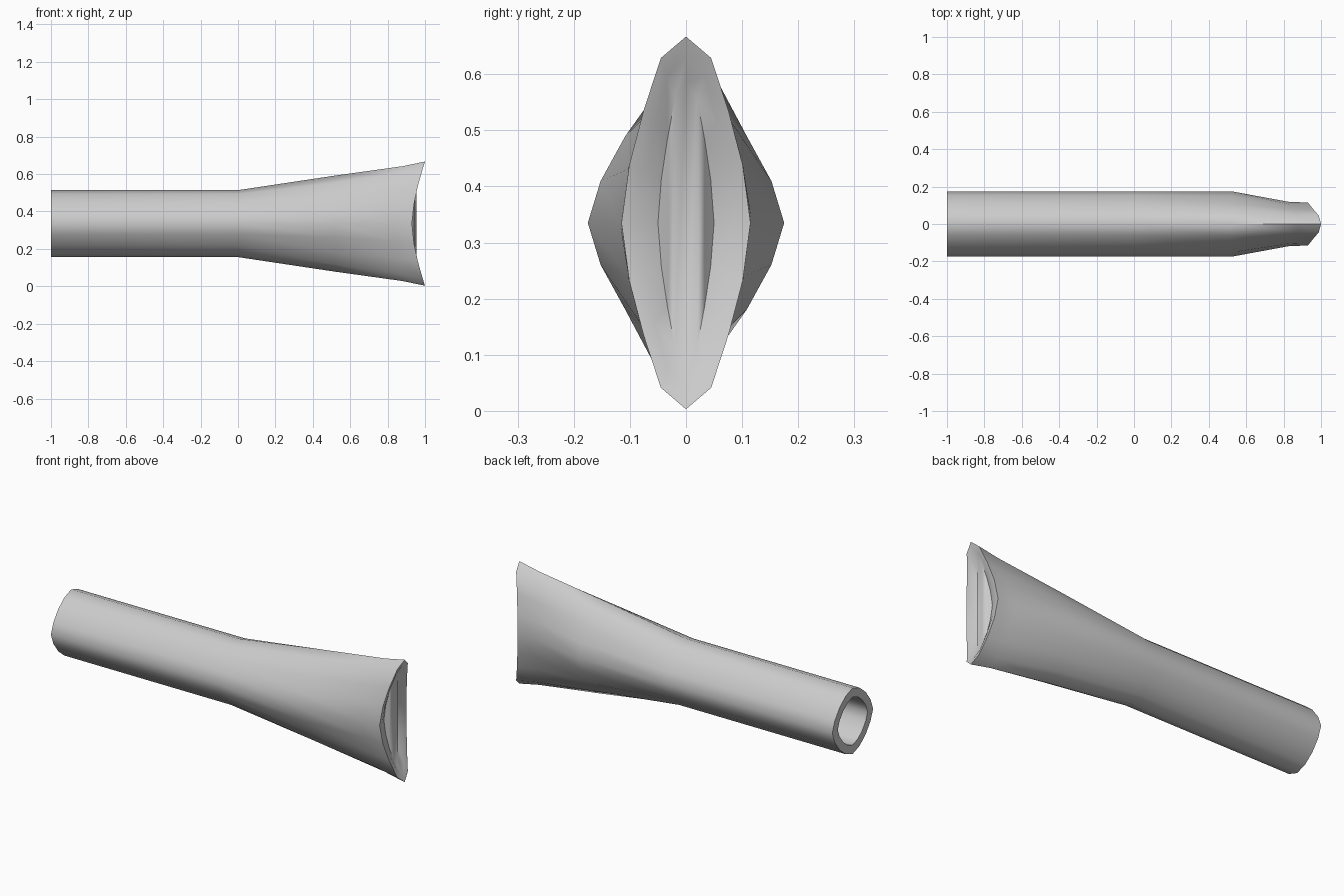
import bpy, bmesh

if "Cube" in bpy.data.objects:
    bpy.data.objects.remove(bpy.data.objects["Cube"])

CZ = 0.335
# quarter sections as unit (y, z) points, from side to top
BODY = [(1, 0), (.88, .32), (.64, .64), (.34, .88), (0, 1)]
FLARE = [(1, 0), (.87, .29), (.62, .60), (.36, .85), (0, 1)]
LIP = [(1, 0), (.88, .31), (.66, .60), (.39, .885), (0, 1)]


def full_loop(quarter):
    """Mirror a quarter profile into a closed 16 point loop."""
    top = quarter + [(-a, b) for a, b in quarter[-2::-1]]
    return top + [(a, -b) for a, b in top[-2:0:-1]]


def add_ring(bm, x, hy, hz, quarter, bend=0.0):
    """bend pushes the top and bottom corners forward in x."""
    return [bm.verts.new((x + bend * abs(b) ** 1.6, a * hy, CZ + b * hz))
            for a, b in full_loop(quarter)]


def bridge(bm, r1, r2):
    n = len(r1)
    for i in range(n):
        j = (i + 1) % n
        bm.faces.new((r1[i], r1[j], r2[j], r2[i]))


bm = bmesh.new()
rings = [
    # inside of the socket, from its deep end to the open end
    add_ring(bm, .80, .075, .23, LIP),
    add_ring(bm, .52, .128, .195, FLARE),
    add_ring(bm, 0, .128, .130, BODY),
    add_ring(bm, -1, .128, .130, BODY),
    # outer wall and flare
    add_ring(bm, -1, .175, .179, BODY),
    add_ring(bm, 0, .175, .179, BODY),
    add_ring(bm, .52, .175, .257, FLARE),
    add_ring(bm, .83, .118, .307, LIP, .05),
    add_ring(bm, .93, .115, .332, LIP, .07),
    # shallow recess in the flared end
    add_ring(bm, .925, .085, .295, LIP, .06),
    add_ring(bm, .91, .05, .25, LIP, .045),
]
for r1, r2 in zip(rings, rings[1:]):
    bridge(bm, r1, r2)


# close the socket floor and the recess with strips of quads
def cap(ring):
    for i in range(8):
        a, b = ring[i], ring[(i + 1)]
        c, d = ring[(15 - i) % 16], ring[(16 - i) % 16]
        quad = list(dict.fromkeys((a, b, c, d)))
        if len(quad) > 2:
            bm.faces.new(quad)


cap(rings[0])
cap(rings[-1])
bmesh.ops.recalc_face_normals(bm, faces=bm.faces)

me = bpy.data.meshes.new("flared_tube")
bm.to_mesh(me)
bm.free()
tube = bpy.data.objects.new("flared_tube", me)
bpy.context.collection.objects.link(tube)
bpy.context.view_layer.objects.active = tube
tube.select_set(True)
bpy.ops.object.shade_smooth_by_angle(angle=1.1)
